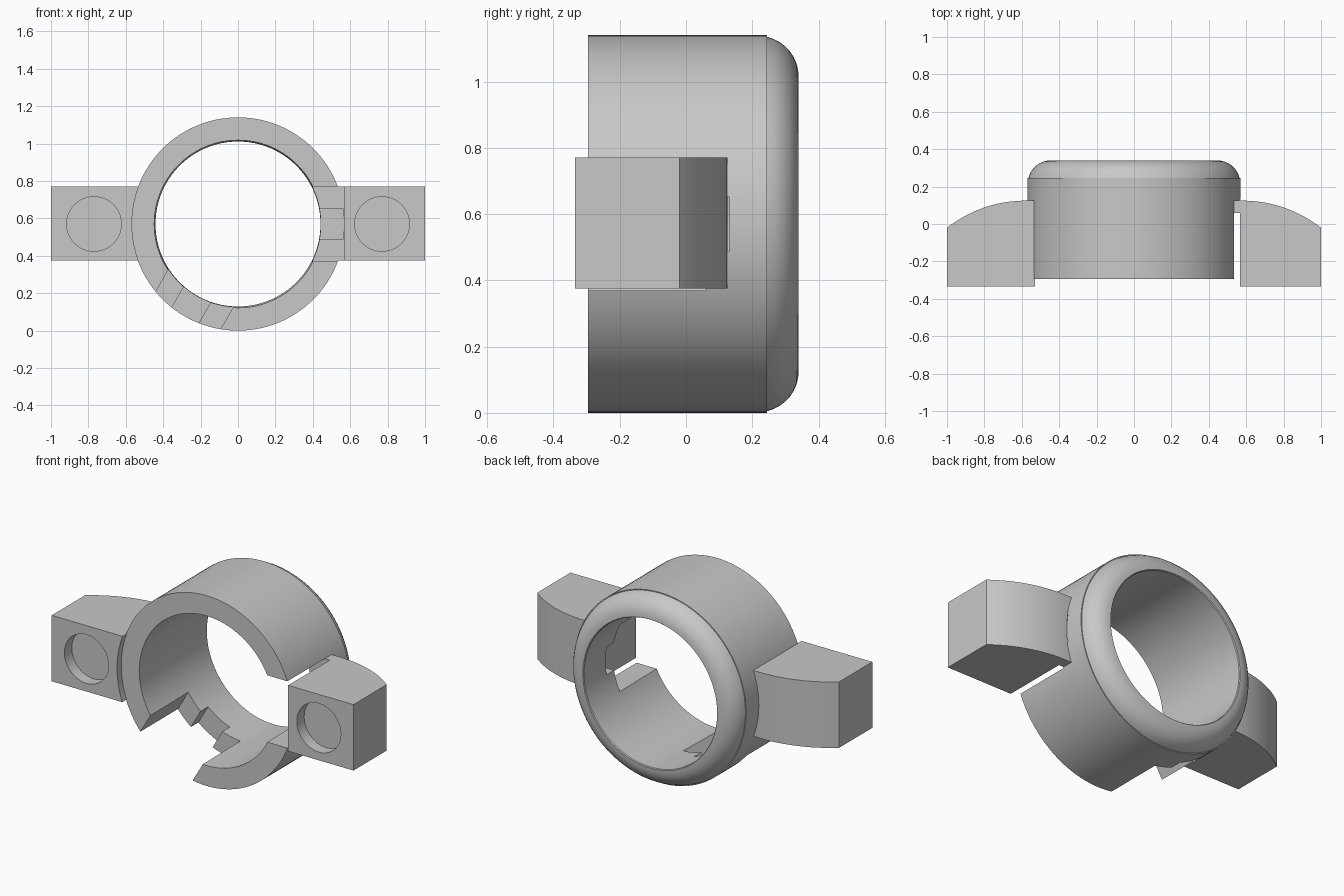
import bpy, bmesh, math
from mathutils import Matrix, Vector

if "Cube" in bpy.data.objects:
    bpy.data.objects.remove(bpy.data.objects["Cube"], do_unlink=True)

MID = 0.57            # height of the ring axis, also its outer radius
grey = bpy.data.materials.new("plain_grey")
grey.use_nodes = True
GREY = (0.58, 0.58, 0.58, 1)
grey.diffuse_color = GREY
grey.node_tree.nodes["Principled BSDF"].inputs["Base Color"].default_value = GREY


def make(name, bm):
    bmesh.ops.recalc_face_normals(bm, faces=bm.faces)
    mesh = bpy.data.meshes.new(name)
    bm.to_mesh(mesh)
    bm.free()
    mesh.materials.append(grey)
    obj = bpy.data.objects.new(name, mesh)
    bpy.context.collection.objects.link(obj)
    return obj


def box(name, lo, hi, turn=0.0):
    """Box between two corners relative to the ring axis, turned about it."""
    lo, hi = Vector(lo), Vector(hi)
    bm = bmesh.new()
    bmesh.ops.create_cube(bm, size=1)
    bm.transform(Matrix.Translation((0, 0, MID)) @ Matrix.Rotation(turn, 4, 'Y')
                 @ Matrix.Translation((lo + hi) / 2) @ Matrix.Diagonal((*(hi - lo), 1)))
    return make(name, bm)


def drum(name, x, radius, y0, y1, segments):
    """Cylinder lying along y."""
    bm = bmesh.new()
    bmesh.ops.create_cone(bm, cap_ends=True, segments=segments,
                          radius1=radius, radius2=radius, depth=y1 - y0)
    bm.transform(Matrix.Translation((x, (y0 + y1) / 2, MID))
                 @ Matrix.Rotation(math.pi / 2, 4, 'X'))
    return make(name, bm)


def cut(obj, cutter):
    mod = obj.modifiers.new("cut", 'BOOLEAN')
    mod.operation, mod.solver, mod.object = 'DIFFERENCE', 'EXACT', cutter
    bpy.context.view_layer.update()
    with bpy.context.temp_override(object=obj, active_object=obj):
        bpy.ops.object.modifier_apply(modifier=mod.name)
    bpy.data.objects.remove(cutter, do_unlink=True)


def smooth(obj):
    bpy.ops.object.select_all(action='DESELECT')
    obj.select_set(True)
    bpy.context.view_layer.objects.active = obj
    bpy.ops.object.shade_smooth_by_angle(angle=math.radians(25))


# Ring: lathed section with a rounded back edge
section = [(0.448, -0.295), (MID, -0.295), (MID, 0.245)]
for i in range(9):
    a = math.radians(77) * (1 - i / 8)
    section.append((0.445 + 0.123 * math.sin(a), 0.217 + 0.123 * math.cos(a)))
section += [(0.441, 0.335), (0.441, 0.24)]
bm = bmesh.new()
verts = [bm.verts.new((r, y, MID)) for r, y in section]
edges = [bm.edges.new((v, verts[(i + 1) % len(verts)])) for i, v in enumerate(verts)]
bmesh.ops.spin(bm, geom=verts + edges, cent=(0, 0, MID), axis=(0, 1, 0),
               angle=math.tau, steps=120, use_merge=True)
bmesh.ops.remove_doubles(bm, verts=bm.verts, dist=0.0001)
ring = make("ring", bm)

# Three stepped slots, open to the front
for k in range(3):
    turn = math.tau * k / 3
    for half, depth in ((0.2, 0.06), (0.083, 0.13)):
        cut(ring, box("slot_cutter", (0.3, -0.5, -half), (0.7, depth, half), turn))
smooth(ring)

# Side blocks with a bowed back, a ring-shaped inner face and a blind hole
for name, side in (("left_block", 1), ("right_block", -1)):
    outline = [(1, -0.335), (0.45, -0.335), (0.45, 0.125)]
    for i in range(13):
        a = math.radians(38.1) * i / 12
        outline.append((0.58 + 0.68 * math.sin(a), -0.555 + 0.68 * math.cos(a)))
    bm = bmesh.new()
    face = bm.faces.new([bm.verts.new((side * x, y, MID - 0.195)) for x, y in outline])
    top = bmesh.ops.extrude_face_region(bm, geom=[face])["geom"]
    bmesh.ops.translate(bm, vec=(0, 0, 0.395),
                        verts=[v for v in top if isinstance(v, bmesh.types.BMVert)])
    block = make(name, bm)
    cut(block, drum("bore_cutter", 0, 0.567, -0.6, 0.6, 120))
    cut(block, drum("hole_cutter", side * 0.77, 0.146, -0.5, -0.265, 48))
    if side > 0:
        cut(block, box("notch_cutter", (0.3, -0.5, -0.25), (0.567, 0.06, 0.25)))
    smooth(block)
